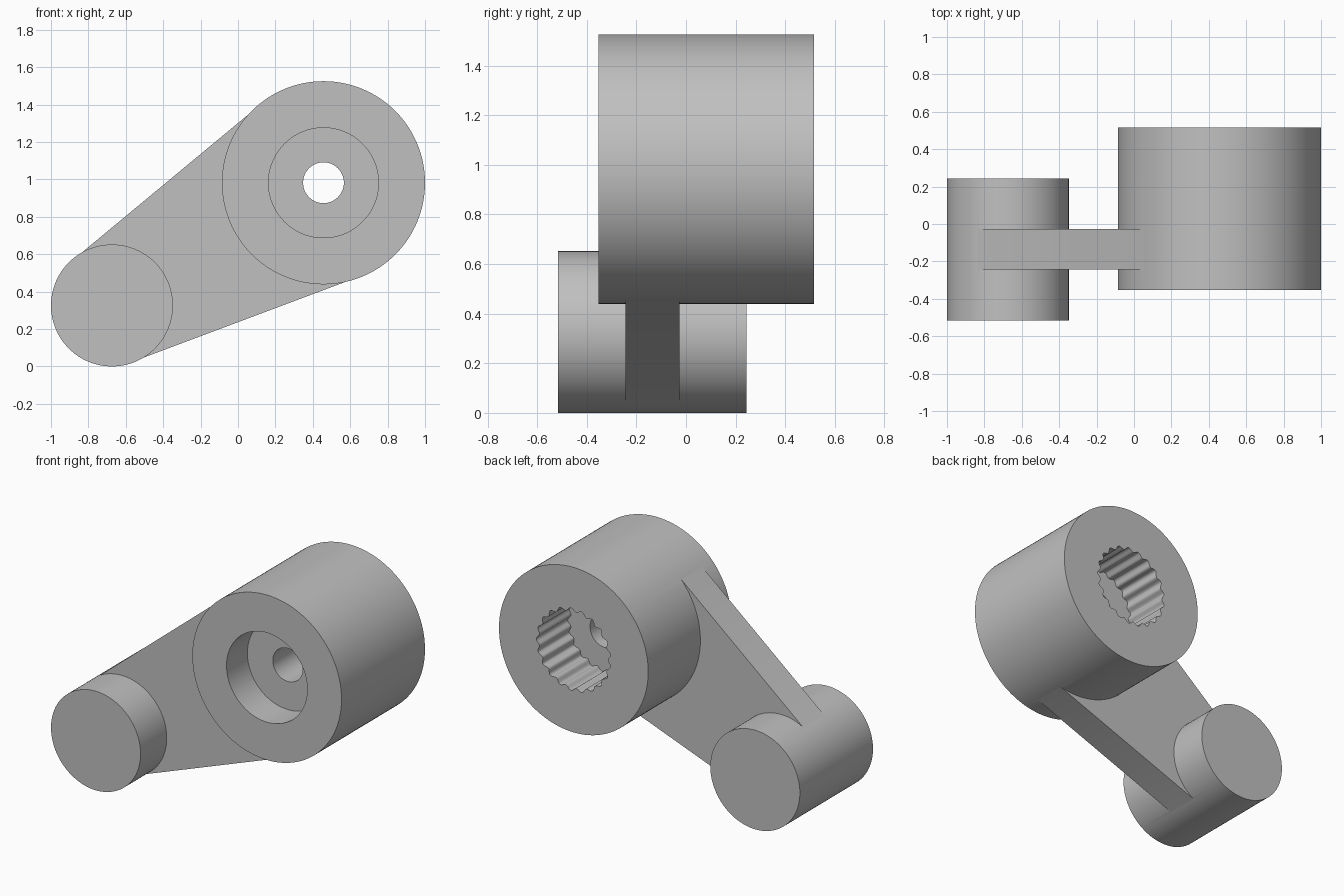
import bpy, bmesh, math
from math import sin, cos, pi

cube = bpy.data.objects.get("Cube")
if cube:
    bpy.data.objects.remove(cube)

HUB, PIN = (0.457, 0.982), (-0.674, 0.326)   # axis positions in x, z
HUB_R, PIN_R = 0.543, 0.326

grey = bpy.data.materials.new("plain grey")
grey.use_nodes = True
grey.diffuse_color = (0.53, 0.53, 0.53, 1)
grey.node_tree.nodes["Principled BSDF"].inputs["Base Color"].default_value = grey.diffuse_color


def prism(name, outline, y0, y1):
    """Extrude an x-z outline from y0 to y1."""
    bm = bmesh.new()
    face = bm.faces.new([bm.verts.new((x, y0, z)) for x, z in outline])
    ext = bmesh.ops.extrude_face_region(bm, geom=[face])["geom"]
    verts = [v for v in ext if isinstance(v, bmesh.types.BMVert)]
    bmesh.ops.translate(bm, verts=verts, vec=(0, y1 - y0, 0))
    bmesh.ops.recalc_face_normals(bm, faces=bm.faces)
    mesh = bpy.data.meshes.new(name)
    bm.to_mesh(mesh)
    bm.free()
    mesh.materials.append(grey)
    obj = bpy.data.objects.new(name, mesh)
    bpy.context.collection.objects.link(obj)
    return obj


def ring(center, radius, count=128, wave=0.0, teeth=0):
    """Circle outline, optionally rippled with teeth."""
    points = []
    for i in range(count):
        a = 2 * pi * i / count
        r = radius + wave * cos(teeth * a)
        points.append((center[0] + r * cos(a), center[1] + r * sin(a)))
    return points


def combine(target, tool, operation):
    mod = target.modifiers.new(operation.lower(), "BOOLEAN")
    mod.operation, mod.solver, mod.object = operation, "EXACT", tool
    bpy.context.view_layer.objects.active = target
    bpy.ops.object.modifier_apply(modifier=mod.name)
    bpy.data.objects.remove(tool)


# Hub and pin cylinders
lever = prism("lever_arm", ring(HUB, HUB_R), -0.352, 0.516)
pin = prism("pin", ring(PIN, PIN_R), -0.516, 0.244)

# Tapered web running along the common tangents of both cylinders
dx, dz = HUB[0] - PIN[0], HUB[1] - PIN[1]
axis = math.atan2(dz, dx)
spread = math.acos((PIN_R - HUB_R) / math.hypot(dx, dz))
inset = 0.0055


def tangent_point(center, radius, side):
    a = axis + side * (pi - spread + 2 * (spread - pi / 2))
    r = radius - inset
    return center[0] + r * cos(a), center[1] + r * sin(a)


web = prism("web", [tangent_point(PIN, PIN_R, 1), tangent_point(PIN, PIN_R, -1),
                    tangent_point(HUB, HUB_R, -1), tangent_point(HUB, HUB_R, 1)],
            -0.244, -0.027)
combine(lever, web, "UNION")
combine(lever, pin, "UNION")

# Screw recess, through bore and toothed socket
combine(lever, prism("screw_recess", ring(HUB, 0.294), -0.6, -0.135), "DIFFERENCE")
combine(lever, prism("through_bore", ring(HUB, 0.109, 64), -0.4, 0.4), "DIFFERENCE")
combine(lever, prism("toothed_socket", ring(HUB, 0.261, 21 * 10, 0.011, 21), 0.19, 0.7),
        "DIFFERENCE")

bpy.ops.object.select_all(action="DESELECT")
lever.select_set(True)
bpy.context.view_layer.objects.active = lever
bpy.ops.object.shade_smooth_by_angle(angle=math.radians(35))
